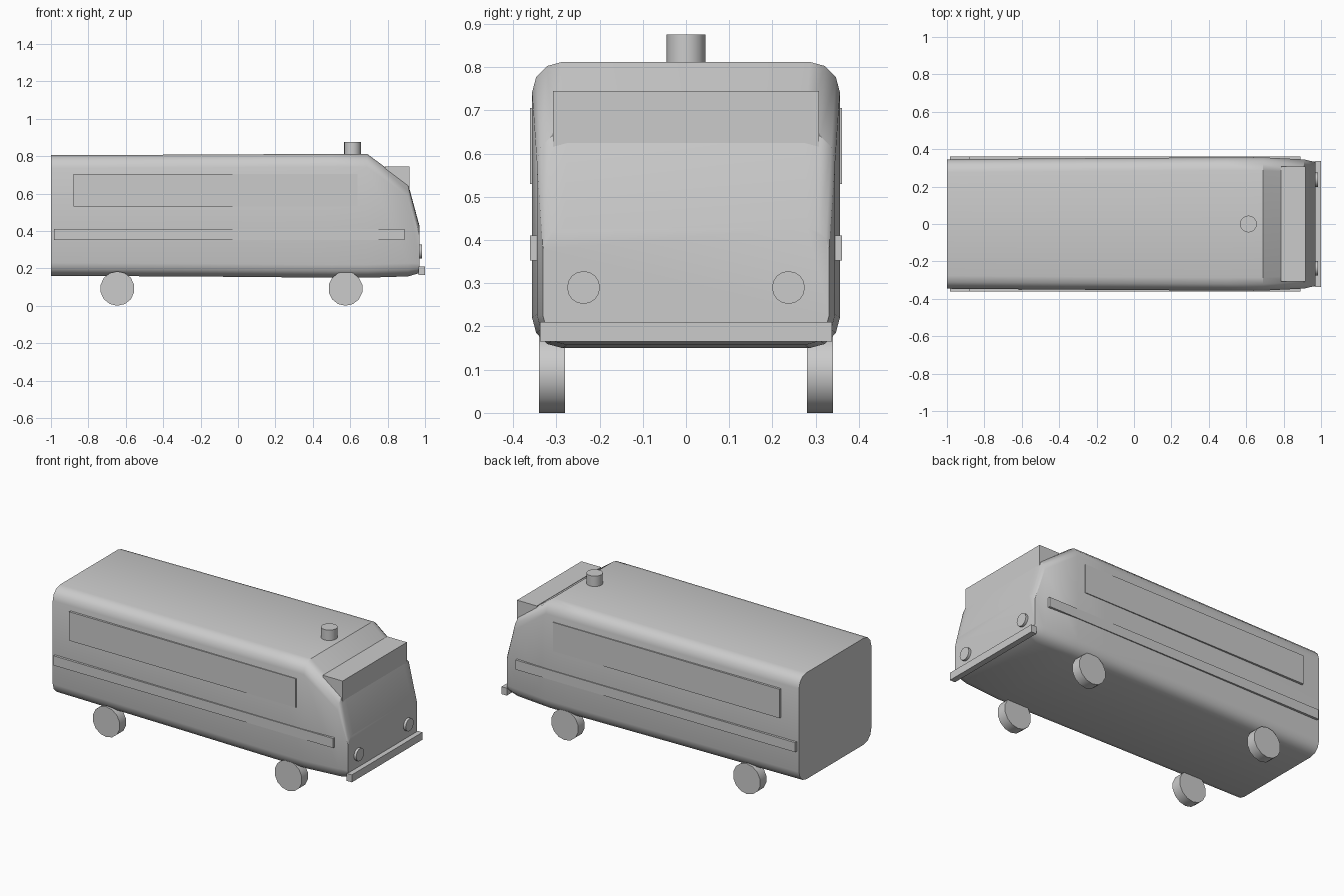
import bpy, bmesh, math
from mathutils import Vector

if "Cube" in bpy.data.objects:
    bpy.data.objects.remove(bpy.data.objects["Cube"])


def finish(bm, name, smooth=False):
    bmesh.ops.recalc_face_normals(bm, faces=bm.faces)
    me = bpy.data.meshes.new(name)
    bm.to_mesh(me)
    bm.free()
    ob = bpy.data.objects.new(name, me)
    bpy.context.collection.objects.link(ob)
    if smooth:
        bpy.ops.object.select_all(action='DESELECT')
        ob.select_set(True)
        bpy.context.view_layer.objects.active = ob
        bpy.ops.object.shade_smooth_by_angle(angle=math.radians(35))
    return ob


def box(name, x, y, z):
    bm = bmesh.new()
    bmesh.ops.create_cube(bm, size=1)
    for v in bm.verts:
        v.co = Vector([(a + b) / 2 + c * (b - a) for (a, b), c in zip((x, y, z), v.co)])
    return finish(bm, name)


def cylinder(name, centre, radius, depth, sides, rot=(0, 0, 0)):
    bm = bmesh.new()
    bmesh.ops.create_cone(bm, cap_ends=True, segments=sides, radius1=radius,
                          radius2=radius, depth=depth)
    ob = finish(bm, name, True)
    ob.location = centre
    ob.rotation_euler = rot
    return ob


def section(bm, x, half, low, high, r, steps=3):
    """Rounded rectangle ring across the body."""
    ring = []
    corners = [(half - r, high - r), (r - half, high - r), (r - half, low + r), (half - r, low + r)]
    for i, (cy, cz) in enumerate(corners):
        for k in range(steps + 1):
            a = math.pi / 2 * (i + k / steps)
            ring.append(bm.verts.new((x, cy + r * math.cos(a), cz + r * math.sin(a))))
    return ring


# Body shell, lofted from rear to nose: x, half width, bottom, top, corner radius
bm = bmesh.new()
rings = [section(bm, *s) for s in [
    (-1.00, 0.346, 0.160, 0.805, 0.07),
    (-0.20, 0.352, 0.156, 0.808, 0.07),
    (0.50, 0.356, 0.150, 0.812, 0.07),
    (0.69, 0.356, 0.150, 0.812, 0.07),
    (0.91, 0.345, 0.157, 0.650, 0.07),
    (0.97, 0.331, 0.175, 0.428, 0.05)]]
for a, b in zip(rings, rings[1:]):
    n = len(a)
    for i in range(n):
        j = (i + 1) % n
        bm.faces.new((a[i], a[j], b[j], b[i]))
bm.faces.new(rings[0])
bm.faces.new(rings[-1])
finish(bm, "body", True)

# Windscreen block, bumper and roof vent
box("windscreen", (0.785, 0.917), (-0.308, 0.308), (0.60, 0.745))
box("bumper", (0.965, 1.0), (-0.338, 0.338), (0.165, 0.21))
cylinder("roof_vent", (0.612, 0, 0.835), 0.045, 0.08, 16)

for side, s in (("right", -1), ("left", 1)):
    # Side window panel and trim stripe
    y = sorted((s * 0.34, s * 0.361))
    box(side + "_window", (-0.88, 0.64), y, (0.53, 0.705))
    box(side + "_stripe", (-0.985, 0.89), y, (0.352, 0.41))
    # Headlight
    cylinder(side + "_headlight", (0.972, s * 0.237, 0.29), 0.038, 0.026, 16,
             (0, math.pi / 2, 0))
    # Wheels
    for end, x in (("rear", -0.645), ("front", 0.575)):
        cylinder(f"{side}_{end}_wheel", (x, s * 0.31, 0.092), 0.092, 0.06, 14,
                 (math.pi / 2, 0, 0))
